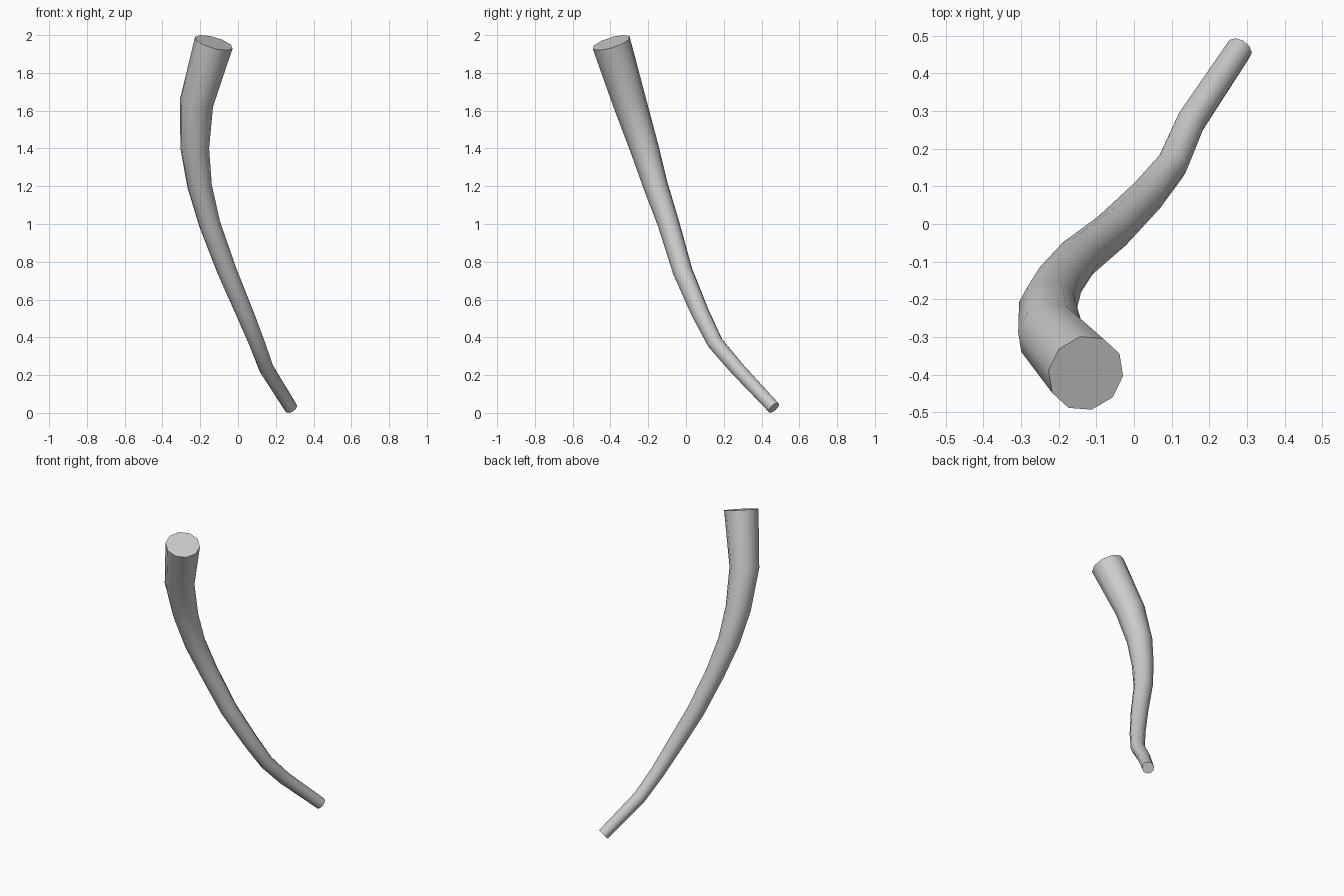
import bpy, bmesh, math
from mathutils import Vector

if "Cube" in bpy.data.objects:
    bpy.data.objects.remove(bpy.data.objects["Cube"])

SIDES = 10
# centre line from narrow foot to wide top: x, y, z, radius
PATH = [
    (0.28, 0.465, 0.027, 0.036),
    (0.15, 0.27, 0.235, 0.040),
    (0.10, 0.155, 0.37, 0.043),
    (0.035, 0.075, 0.53, 0.048),
    (-0.058, -0.018, 0.75, 0.053),
    (-0.15, -0.092, 1.00, 0.058),
    (-0.203, -0.16, 1.20, 0.066),
    (-0.229, -0.22, 1.40, 0.077),
    (-0.220, -0.297, 1.64, 0.090),
    (-0.128, -0.396, 1.96, 0.104),
]

pts = [Vector(p[:3]) for p in PATH]
bm = bmesh.new()
rings = []
side = Vector((1, 0, 0))

# rings square to the path, carried along without twist
for i, p in enumerate(pts):
    a, b = pts[max(i - 1, 0)], pts[min(i + 1, len(pts) - 1)]
    t = (b - a).normalized()
    side = (side - t * side.dot(t)).normalized()
    up = t.cross(side)
    r = PATH[i][3]
    ring = []
    for k in range(SIDES):
        ang = 2 * math.pi * k / SIDES
        ring.append(bm.verts.new(p + r * (math.cos(ang) * side + math.sin(ang) * up)))
    rings.append(ring)

# tube walls
for lo, hi in zip(rings, rings[1:]):
    for k in range(SIDES):
        n = (k + 1) % SIDES
        bm.faces.new((lo[k], lo[n], hi[n], hi[k]))

# flat end caps
bm.faces.new(rings[0][::-1])
bm.faces.new(rings[-1])
bmesh.ops.recalc_face_normals(bm, faces=bm.faces)

mesh = bpy.data.meshes.new("curved_horn")
bm.to_mesh(mesh)
bm.free()
horn = bpy.data.objects.new("curved_horn", mesh)
bpy.context.collection.objects.link(horn)

# smooth walls, crisp cap edges
bpy.context.view_layer.objects.active = horn
horn.select_set(True)
bpy.ops.object.shade_smooth_by_angle(angle=math.radians(40))
